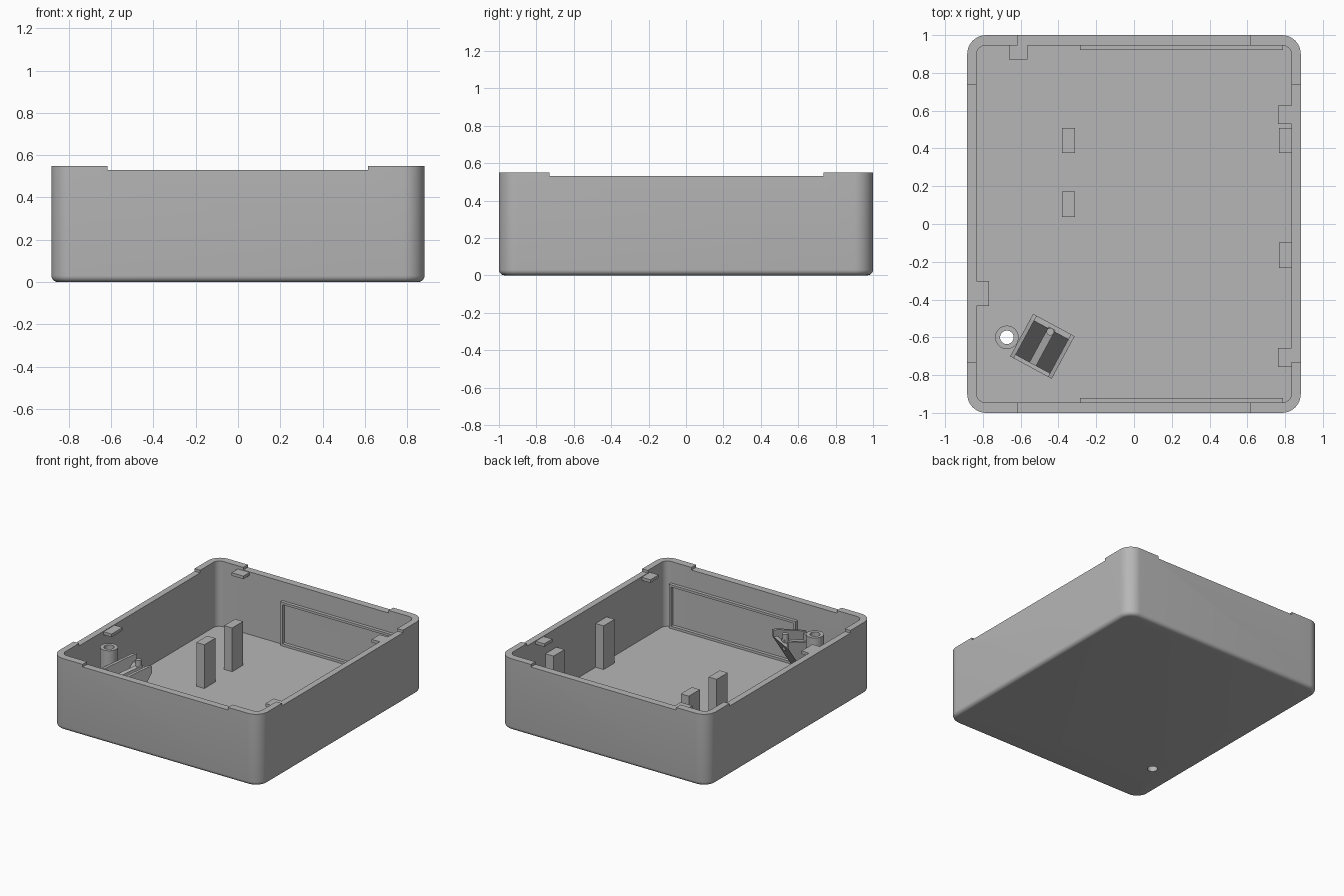
import bpy, bmesh, math
from mathutils import Matrix, Vector

if "Cube" in bpy.data.objects:
    bpy.data.objects.remove(bpy.data.objects["Cube"])

grey = bpy.data.materials.new("plain_grey")
grey.diffuse_color = (0.47, 0.47, 0.47, 1)
grey.use_nodes = True
grey.node_tree.nodes["Principled BSDF"].inputs["Base Color"].default_value = grey.diffuse_color

HX, HY, TOP, RIM = 0.883, 1.0, 0.55, 0.53   # outer half sizes, corner and notch heights
IX, IY, FLOOR = 0.835, 0.945, 0.05          # cavity half sizes and floor level
POST = 0.385


def make(name, bm):
    bmesh.ops.recalc_face_normals(bm, faces=bm.faces)
    me = bpy.data.meshes.new(name)
    bm.to_mesh(me)
    bm.free()
    me.materials.append(grey)
    ob = bpy.data.objects.new(name, me)
    bpy.context.collection.objects.link(ob)
    return ob


def box(name, x0, x1, y0, y1, z0, z1, matrix=Matrix()):
    bm = bmesh.new()
    bmesh.ops.create_cube(bm, size=1)
    for v in bm.verts:
        v.co = matrix @ Vector(((x0 + x1) / 2 + v.co.x * (x1 - x0),
                                (y0 + y1) / 2 + v.co.y * (y1 - y0),
                                (z0 + z1) / 2 + v.co.z * (z1 - z0)))
    return make(name, bm)


def cylinder(name, x, y, r, z0, z1, n=40):
    bm = bmesh.new()
    bmesh.ops.create_cone(bm, cap_ends=True, segments=n, radius1=r, radius2=r, depth=z1 - z0,
                          matrix=Matrix.Translation((x, y, (z0 + z1) / 2)))
    return make(name, bm)


def prism(name, profile, x0, x1, matrix):
    """Extrude a (y, z) profile along x."""
    bm = bmesh.new()
    a = [bm.verts.new(matrix @ Vector((x0, y, z))) for y, z in profile]
    b = [bm.verts.new(matrix @ Vector((x1, y, z))) for y, z in profile]
    bm.faces.new(a)
    bm.faces.new(b[::-1])
    for i in range(len(a)):
        j = (i + 1) % len(a)
        bm.faces.new((a[i], a[j], b[j], b[i]))
    return make(name, bm)


def cut(ob, cutter):
    mod = ob.modifiers.new("cut", 'BOOLEAN')
    mod.operation, mod.solver, mod.object = 'DIFFERENCE', 'EXACT', cutter
    bpy.context.view_layer.objects.active = ob
    bpy.ops.object.modifier_apply(modifier=mod.name)
    bpy.data.objects.remove(cutter)


def smooth(ob):
    bpy.ops.object.select_all(action='DESELECT')
    ob.select_set(True)
    bpy.context.view_layer.objects.active = ob
    bpy.ops.object.shade_smooth_by_angle(angle=math.radians(30))


def ring(bm, hx, hy, r, z, n=10):
    verts = []
    for q, (sx, sy) in enumerate(((1, 1), (-1, 1), (-1, -1), (1, -1))):
        for i in range(n + 1):
            t = math.pi / 2 * (q + i / n)
            verts.append(bm.verts.new((sx * (hx - r) + r * math.cos(t),
                                       sy * (hy - r) + r * math.sin(t), z)))
    return verts


# Open tray: rounded outer wall with filleted base, then the cavity
bm = bmesh.new()
F = 0.03
rings = []
for i in range(6):
    t = math.pi / 2 * i / 5
    d = F * (1 - math.sin(t))
    rings.append(ring(bm, HX - d, HY - d, 0.1 - d, F * (1 - math.cos(t))))
rings += [ring(bm, HX, HY, 0.1, TOP), ring(bm, IX, IY, 0.05, TOP), ring(bm, IX, IY, 0.05, FLOOR)]
for a, b in zip(rings, rings[1:]):
    for i in range(len(a)):
        j = (i + 1) % len(a)
        bm.faces.new((a[i], a[j], b[j], b[i]))
bm.faces.new(rings[0][::-1])
bm.faces.new(rings[-1])
tray = make("tray", bm)

# Shallow rim notches on all four sides and the screw hole in the floor
BX, BY = -0.673, -0.6
cut(tray, box("notch_x", -0.617, 0.615, -1.2, 1.2, RIM, 0.7))
cut(tray, box("notch_y", -1.2, 1.2, -0.73, 0.735, RIM, 0.7))
cut(tray, cylinder("hole", BX, BY, 0.036, -0.1, 0.2))
smooth(tray)

# Hollow screw boss
boss = cylinder("screw_boss", BX, BY, 0.062, FLOOR - 0.01, 0.515)
cut(boss, cylinder("hole", BX, BY, 0.036, -0.1, 0.7))
smooth(boss)

# Board support posts, free-standing and against the right wall
for x0, x1, y0 in ((-0.38, -0.312, 0.375), (-0.38, -0.312, 0.038),
                   (0.767, IX + 0.005, 0.375), (0.767, IX + 0.005, -0.232)):
    box("support_post", x0, x1, y0, y0 + 0.133, FLOOR - 0.005, POST)

# Snap tabs under the rim
for x0, x1, y0, y1 in ((0.762, IX + 0.005, 0.53, 0.627), (0.762, IX + 0.005, -0.757, -0.657),
                       (-IX - 0.005, -0.767, -0.435, -0.302), (-0.663, -0.563, 0.87, IY + 0.005)):
    box("snap_tab", x0, x1, y0, y1, 0.503, 0.526)

# Raised rectangular frames inside the front and back walls
X0, X1, T = -0.285, 0.79, 0.018
for s in (-1, 1):
    y0, y1 = sorted((s * 0.92, s * (IY + 0.005)))
    box("frame_top", X0, X1, y0, y1, POST - T, POST)
    box("frame_bottom", X0, X1, y0, y1, FLOOR - 0.005, FLOOR + T)
    box("frame_side", X0, X0 + T, y0, y1, FLOOR + T, POST - T)
    box("frame_side", X1 - T, X1, y0, y1, FLOOR + T, POST - T)

# Angled holder: local x across, local y from the front edge to the overhang
M = Matrix.Translation((-0.485, -0.6475, 0)) @ Matrix.Rotation(math.radians(-28.4), 4, 'Z')
W, D, H = 0.125, 0.128, 0.46
wedge = [(-D, FLOOR - 0.005), (-D + 0.04, FLOOR - 0.005), (D, 0.41), (D, H), (D - 0.03, H), (-D, 0.40)]
for x0 in (-W, W - 0.022):
    prism("holder_side", wedge, x0, x0 + 0.022, M)
prism("holder_slope", [(-D, FLOOR - 0.005), (-D + 0.04, FLOOR - 0.005), (D, 0.41), (D - 0.03, 0.41)],
      -W + 0.022, W - 0.022, M)
box("holder_front", -W + 0.022, W - 0.022, -D, -D + 0.022, FLOOR, 0.39, M)
prism("holder_rib", [(-D + 0.02, 0.11), (D - 0.02, 0.39), (D - 0.02, 0.43), (-D + 0.02, 0.37)],
      -0.02, 0.02, M)
pin = M @ Vector((0.0, D - 0.04, 0))
smooth(cylinder("holder_pin", pin.x, pin.y, 0.02, 0.35, 0.47, 20))
